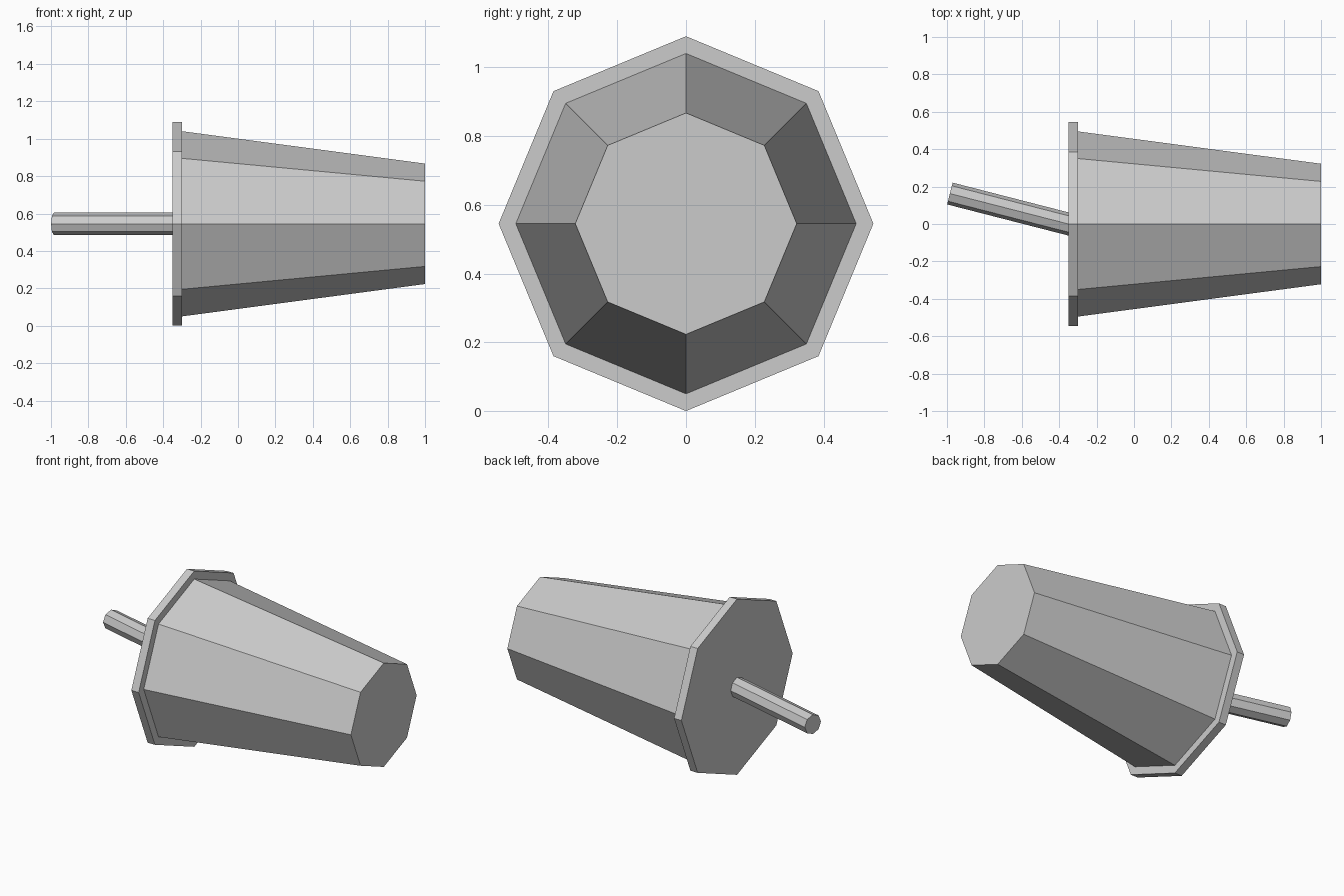
import bpy
from math import radians, cos, sin
from mathutils import Vector

cube = bpy.data.objects.get("Cube")
if cube:
    bpy.data.objects.remove(cube, do_unlink=True)

# One plain grey for every part
grey = bpy.data.materials.new("plain_grey")
grey.use_nodes = True
colour = (0.6, 0.6, 0.6, 1)
grey.diffuse_color = colour
grey.node_tree.nodes["Principled BSDF"].inputs["Base Color"].default_value = colour

AXIS_Z = 0.545


def octagon_prism(name, start, end, r_start, r_end):
    """Eight-sided tapered prism between two points, corners pointing up."""
    start, end = Vector(start), Vector(end)
    direction = end - start
    bpy.ops.mesh.primitive_cone_add(
        vertices=8, radius1=r_start, radius2=r_end, depth=direction.length,
        location=(start + end) / 2,
        rotation=direction.to_track_quat('Z', 'Y').to_euler())
    obj = bpy.context.object
    obj.name = name
    obj.data.materials.append(grey)
    return obj


# Tapered body and the wider rim at its large end
octagon_prism("tapered_body", (-0.3, 0, AXIS_Z), (1, 0, AXIS_Z), 0.495, 0.322)
octagon_prism("rim_plate", (-0.35, 0, AXIS_Z), (-0.3, 0, AXIS_Z), 0.545, 0.545)

# Thin rod leaving the rim at a slight sideways tilt
tilt = radians(14.4)
root = Vector((-0.35, 0, AXIS_Z))
along = Vector((-cos(tilt), sin(tilt), 0))
octagon_prism("rod", root - along * 0.02, root + along * 0.655, 0.06, 0.06)
